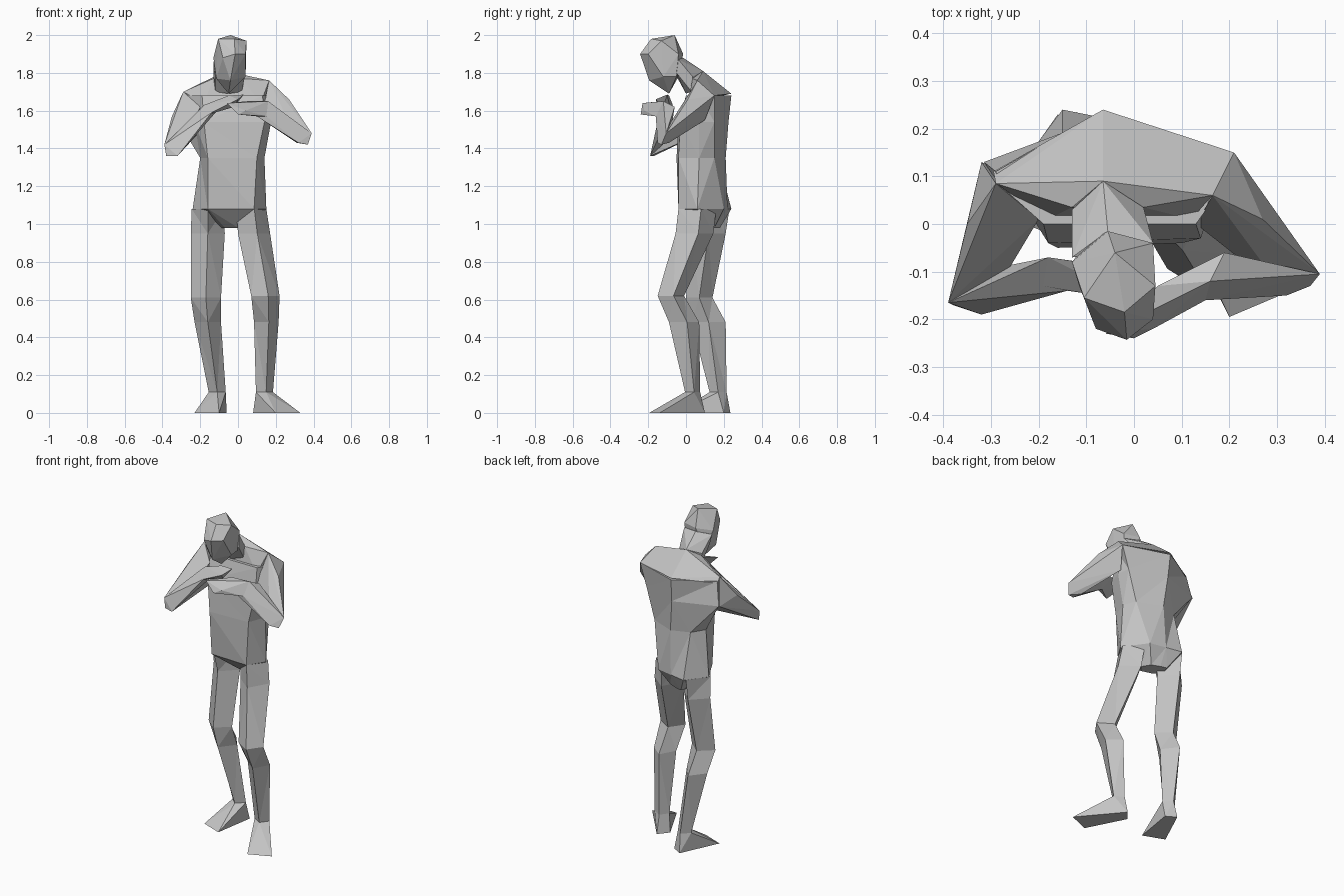
import bpy
import bmesh

# Remove the default cube only
default_cube = bpy.data.objects.get("Cube")
if default_cube:
    bpy.data.objects.remove(default_cube, do_unlink=True)

# One plain material for the whole figure
grey = bpy.data.materials.new("plain_grey")
grey.use_nodes = True
grey.diffuse_color = (.55, .55, .55, 1)
grey.node_tree.nodes["Principled BSDF"].inputs["Base Color"].default_value = grey.diffuse_color


def finish(name, bm):
    """Turn a bmesh into a flat shaded object."""
    bmesh.ops.recalc_face_normals(bm, faces=bm.faces[:])
    mesh = bpy.data.meshes.new(name)
    bm.to_mesh(mesh)
    bm.free()
    mesh.materials.append(grey)
    part = bpy.data.objects.new(name, mesh)
    bpy.context.scene.collection.objects.link(part)
    return part


def faceted_block(name, *points):
    """Make a chiselled solid wrapped tightly around its corner points."""
    bm = bmesh.new()
    corners = [bm.verts.new(point) for point in points]
    result = bmesh.ops.convex_hull(bm, input=corners)
    unused = result["geom_interior"] + result["geom_unused"]
    loose = {item for item in unused if isinstance(item, bmesh.types.BMVert)}
    bmesh.ops.delete(bm, geom=list(loose), context="VERTS")
    bmesh.ops.dissolve_limit(bm, angle_limit=.03, verts=bm.verts[:], edges=bm.edges[:])
    return finish(name, bm)


def loft(name, rings):
    """Skin a stack of matching closed rings and cap both ends."""
    bm = bmesh.new()
    loops = [[bm.verts.new(point) for point in ring] for ring in rings]
    count = len(loops[0])
    for lower, upper in zip(loops, loops[1:]):
        for here in range(count):
            there = (here + 1) % count
            bm.faces.new((lower[here], lower[there], upper[there], upper[here]))
    bm.faces.new(loops[0][::-1])
    bm.faces.new(loops[-1])
    bmesh.ops.triangulate(bm, faces=bm.faces[:])
    return finish(name, bm)


def level_ring(height, *outline):
    return [(x, y, height) for x, y in outline]


def diamond(turn, x, y, height, width, depth):
    """Four sided limb section, its corners swung round by the turn."""
    slide, swing = turn * width, turn * depth
    return level_ring(height, (x + slide, y - depth), (x + width, y + swing),
                      (x - slide, y + depth), (x - width, y - swing))


def leg(side, turn, sections, sole):
    """Ridged leg with a wedge shaped foot hanging from its ankle."""
    rings = [diamond(turn, *section) for section in sections]
    loft(side + "_leg", rings)
    faceted_block(side + "_foot", *rings[-1], *level_ring(0, *sole))


def arm(side, shoulder, elbow, wrist, hand):
    """Upper arm, forearm and hand that share their joint corners."""
    faceted_block(side + "_upper_arm", *shoulder, *elbow)
    faceted_block(side + "_forearm", *elbow, *wrist)
    faceted_block(side + "_hand", *wrist, *hand)


# Torso, outlined from front right around the left side to the back
loft("torso", [
    level_ring(.98, (-.07, .08), (0, .06), (.03, .1),
               (0, .15), (-.05, .17), (-.09, .18), (-.11, .13)),
    level_ring(1.08, (-.16, -.03), (.085, -.04), (.15, .06),
               (.05, .2), (-.05, .22), (-.15, .24), (-.24, .12)),
    level_ring(1.35, (-.16, -.05), (.1, -.04), (.14, .07),
               (.11, .15), (-.04, .21), (-.15, .17), (-.2, .09)),
    level_ring(1.54, (-.18, -.04), (.14, -.03), (.175, .07),
               (.165, .15), (-.06, .225), (-.315, .13), (-.23, .04)),
    level_ring(1.68, (-.19, 0), (.13, 0), (.18, .07),
               (.21, .15), (-.065, .24), (-.29, .11), (-.28, .08)),
])

# Sloping shoulders that rise to the base of the neck
faceted_block("shoulders",
              (-.29, .085, 1.7), (-.295, .11, 1.67), (-.065, .24, 1.69), (.21, .15, 1.68),
              (.165, .06, 1.76), (-.065, .09, 1.81), (-.13, .035, 1.77), (.02, .035, 1.77),
              (-.18, .01, 1.64), (.12, .01, 1.64))

# Legs, the left one stepping forward and turned out
leg("left", .2,
    [(.07, .06, 1.08, .08, .1), (.085, .045, .95, .085, .1), (.145, -.08, .62, .075, .07),
     (.15, -.01, .48, .065, .08), (.14, .035, .11, .045, .04)],
    [(.2, -.195), (.33, -.14), (.13, .1), (.08, .04)])
leg("right", 0,
    [(-.16, .11, 1.08, .085, .12), (-.16, .12, .95, .09, .09), (-.17, .07, .61, .08, .07),
     (-.16, .12, .48, .07, .09), (-.11, .17, .11, .045, .045)],
    [(-.23, 0), (-.1, -.05), (-.06, .2), (-.12, .235)])

# Neck leaning forward and head looking down
faceted_block("neck",
              (-.13, .03, 1.78), (.02, .035, 1.78), (-.065, .09, 1.81), (-.12, .03, 1.7),
              (.02, .03, 1.7), (-.05, 0, 1.69), (-.12, -.06, 1.8), (.04, -.05, 1.8),
              (-.055, -.015, 1.88), (.04, -.04, 1.87), (-.13, -.07, 1.86))
faceted_block("head",
              (-.04, -.06, 2), (-.105, -.155, 1.98), (-.02, -.185, 1.98), (.045, -.13, 1.97),
              (-.015, -.243, 1.9), (.04, -.2, 1.9), (-.08, -.22, 1.88), (-.13, -.08, 1.88),
              (.04, -.04, 1.9), (-.055, -.015, 1.9), (-.04, -.195, 1.76), (-.115, -.13, 1.77),
              (.04, -.12, 1.78), (-.05, -.09, 1.69), (-.1, -.04, 1.78), (.03, -.05, 1.78))

# Arms raised with the hands in front of the chest
arm("left",
    [(.165, .06, 1.76), (.21, .15, 1.68), (.27, .01, 1.66), (.13, 0, 1.6), (.18, .1, 1.55)],
    [(.39, -.105, 1.48), (.37, -.13, 1.42), (.32, -.15, 1.43), (.31, -.09, 1.43)],
    [(.19, -.06, 1.62), (.15, -.16, 1.57), (.16, -.12, 1.65), (.1, -.16, 1.57)],
    [(.05, -.13, 1.65), (.04, -.22, 1.6), (0, -.24, 1.58), (-.06, -.23, 1.64)])
arm("right",
    [(-.29, .085, 1.7), (-.32, .13, 1.54), (-.35, 0, 1.57), (-.2, .01, 1.62), (-.21, .08, 1.48)],
    [(-.39, -.165, 1.42), (-.38, -.17, 1.36), (-.32, -.19, 1.36), (-.28, -.09, 1.44)],
    [(-.18, -.07, 1.63), (-.19, -.13, 1.57), (-.11, -.08, 1.6), (-.14, -.14, 1.59)],
    [(-.05, -.09, 1.68), (.03, -.1, 1.685), (0, -.16, 1.66), (-.02, -.12, 1.62)])
